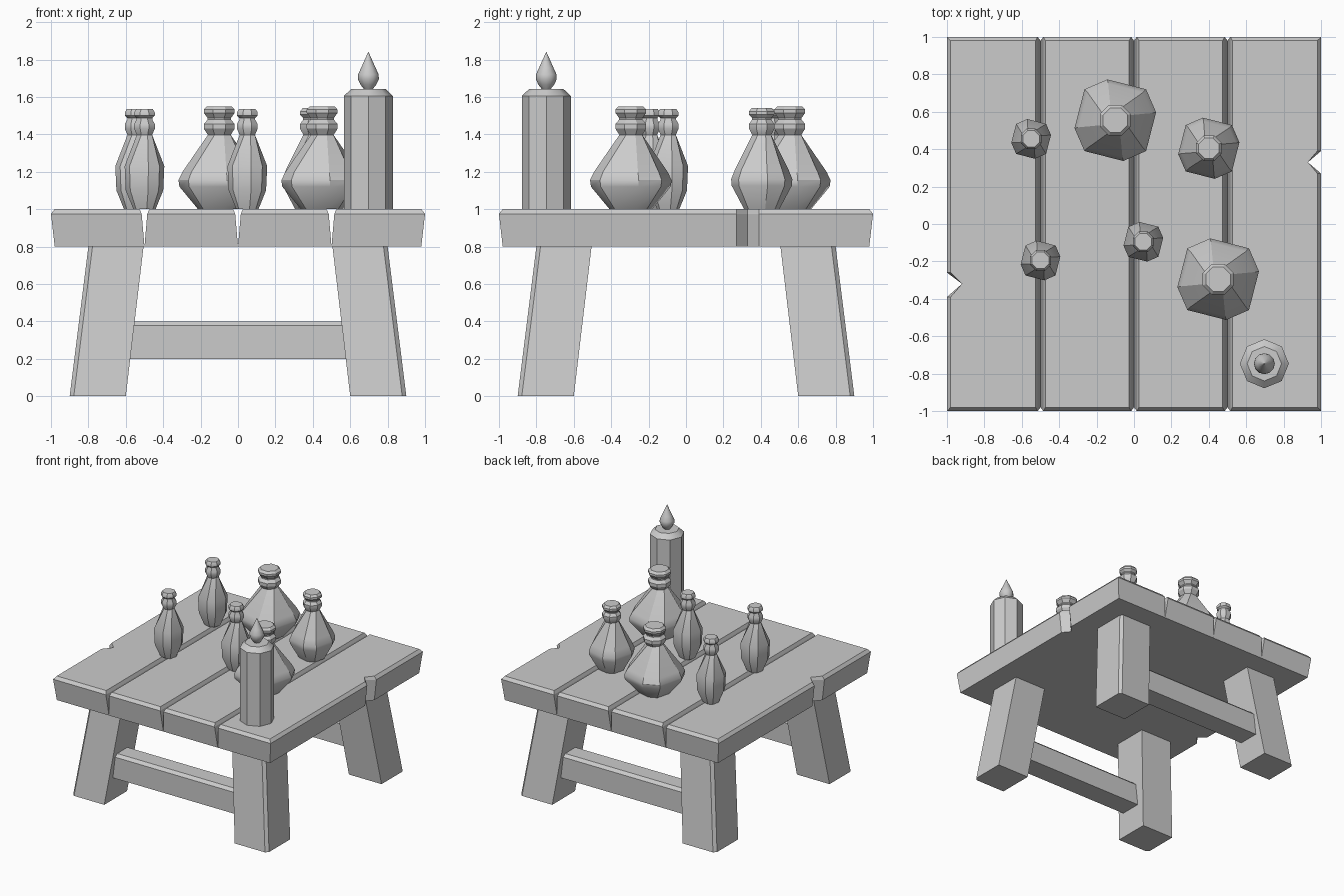
import bpy, bmesh
from math import cos, sin, radians

if "Cube" in bpy.data.objects:
    bpy.data.objects.remove(bpy.data.objects["Cube"])


def loft(name, rings, smooth=False):
    """Skin a stack of equal-length rings and cap both ends."""
    bm = bmesh.new()
    vs = [[bm.verts.new(p) for p in ring] for ring in rings]
    n = len(rings[0])
    for a, b in zip(vs, vs[1:]):
        for i in range(n):
            j = (i + 1) % n
            bm.faces.new((a[i], a[j], b[j], b[i]))
    bm.faces.new(vs[0][::-1])
    bm.faces.new(vs[-1])
    bmesh.ops.recalc_face_normals(bm, faces=bm.faces)
    me = bpy.data.meshes.new(name)
    bm.to_mesh(me)
    bm.free()
    ob = bpy.data.objects.new(name, me)
    bpy.context.collection.objects.link(ob)
    if smooth:
        me.shade_smooth()
        me.set_sharp_from_angle(angle=radians(32))
    return ob


# table top: four planks with bevelled tops, V gaps and two edge notches
def plank(i):
    x0, x1 = -1 + 0.5 * i, -0.5 + 0.5 * i
    rings = []
    for z, end, gap, outer in ((0.8, 0.98, 0.0, 0.02), (0.975, 1.0, 0.015, 0.0), (1.0, 0.98, 0.026, 0.02)):
        a = x0 + (outer if i == 0 else gap)
        b = x1 - (outer if i == 3 else gap)
        ring = [(a, -end, z), (b, -end, z)]
        if i == 3:
            ring += [(b, 0.27, z), (0.93, 0.33, z), (b, 0.39, z)]
        ring += [(b, end, z), (a, end, z)]
        if i == 0:
            ring += [(a, -0.26, z), (-0.92, -0.32, z), (a, -0.39, z)]
        rings.append(ring)
    loft(f"plank_{i + 1}", rings)


for i in range(4):
    plank(i)

# splayed legs with a chamfered outer corner
for sx in (-1, 1):
    for sy in (-1, 1):
        rings = []
        for z, o, n in ((0, 0.9, 0.6), (0.8, 0.8, 0.505)):
            c = 0.022
            rings.append([(sx * x, sy * y, z) for x, y in
                          ((n, n), (o, n), (o, o - c), (o - c, o), (n, o))])
        loft(f"leg_{'left' if sx < 0 else 'right'}_{'front' if sy < 0 else 'back'}", rings)

# stretchers between the legs, front and back
for sy, side in ((-1, "front"), (1, "back")):
    section = ((0.64, 0.2), (0.82, 0.2), (0.82, 0.377), (0.797, 0.4), (0.663, 0.4), (0.64, 0.377))
    loft(f"stretcher_{side}", [[(x, sy * y, z) for y, z in section] for x in (-0.62, 0.62)])

# eight-sided bottles: uneven body octagon, regular neck octagon
BODY = [(11 + 90 * k + d, r) for k in range(4) for d, r in ((0, 1.01), (34, 1.06))]
NECK = [(22.5 + 45 * k, 1.05) for k in range(8)]


def turned(name, x, y, profile):
    rings = [[(x + r * m * cos(radians(a)), y + r * m * sin(radians(a)), z) for a, m in shape]
             for z, r, shape in profile]
    return loft(name, rings, True)


def bottle(name, x, y, body, neck, top):
    lip = [(1.397, 0.74), (1.43, 1), (1.455, 1), (1.478, 0.76),
           (1.487, 0.76), (top - 0.035, 1), (top - 0.018, 1), (top, 0.8)]
    turned(name, x, y, [(z, r, BODY) for z, r in body] + [(z, neck * f, NECK) for z, f in lip])


BIG = [(1.0, 0.115), (1.12, 0.215), (1.155, 0.22), (1.2, 0.198)]
MEDIUM = [(1.0, 0.095), (1.125, 0.162), (1.16, 0.165), (1.21, 0.145)]
SMALL = [(1.0, 0.06), (1.1, 0.101), (1.23, 0.107)]

bottle("round_bottle_back", -0.1, 0.555, BIG, 0.085, 1.55)
bottle("round_bottle_front", 0.45, -0.295, BIG, 0.085, 1.55)
bottle("medium_bottle", 0.4, 0.405, MEDIUM, 0.07, 1.54)
for k, (x, y) in enumerate(((-0.55, 0.455), (-0.5, -0.195), (0.05, -0.095))):
    bottle(f"slim_bottle_{k + 1}", x, y, SMALL, 0.057, 1.535)

# candle and its flame
OCT = [(45 * k, 1) for k in range(8)]
ROUND = [(30 * k, 1) for k in range(12)]
turned("candle", 0.697, -0.747, [(1.0, 0.131, OCT), (1.605, 0.131, OCT), (1.642, 0.092, OCT)])
turned("candle_flame", 0.697, -0.747, [(z, r, ROUND) for z, r in
       ((1.64, 0.022), (1.665, 0.042), (1.695, 0.056), (1.72, 0.055), (1.755, 0.039), (1.84, 0.001))])
